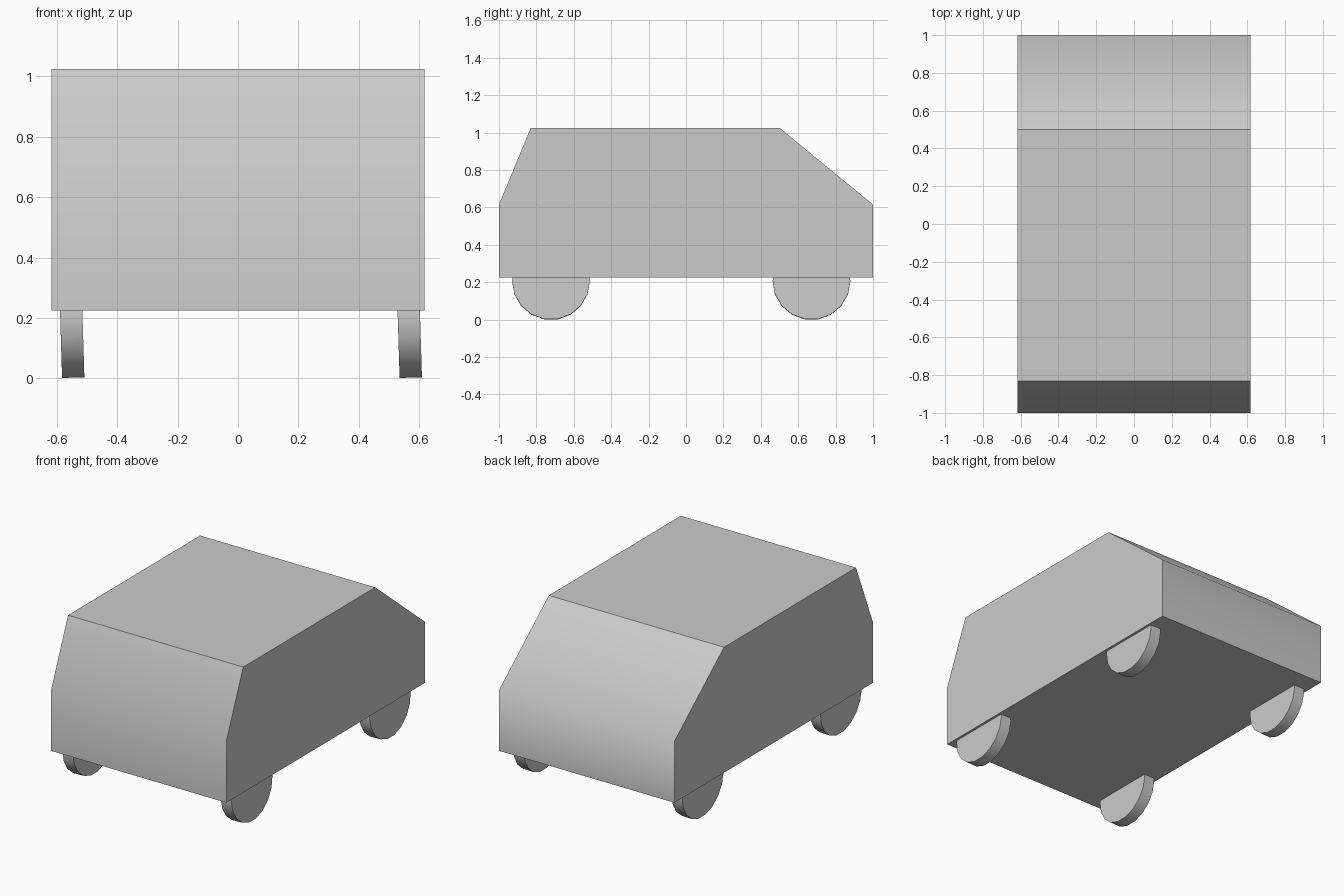
import bpy
import bmesh
import math

if "Cube" in bpy.data.objects:
    bpy.data.objects.remove(bpy.data.objects["Cube"])

HALF_WIDTH = 0.618


def make_body():
    # Side profile (y, z), extruded across the full width
    profile = [(-1, 0.225), (1, 0.225), (1, 0.615),
               (0.5, 1.025), (-0.83, 1.025), (-1, 0.615)]
    bm = bmesh.new()
    side = bm.faces.new([bm.verts.new((-HALF_WIDTH, y, z)) for y, z in profile])
    new = bmesh.ops.extrude_face_region(bm, geom=[side])["geom"]
    verts = [g for g in new if isinstance(g, bmesh.types.BMVert)]
    bmesh.ops.translate(bm, verts=verts, vec=(2 * HALF_WIDTH, 0, 0))
    bmesh.ops.recalc_face_normals(bm, faces=bm.faces[:])
    # Smooth only the nose and tail creases, keep every other edge sharp
    for face in bm.faces:
        face.smooth = True
    for edge in bm.edges:
        edge.smooth = all(abs(v.co.z - 0.615) < 1e-4 for v in edge.verts) \
            and abs(edge.verts[0].co.x - edge.verts[1].co.x) > 0.1
    mesh = bpy.data.meshes.new("car_body")
    bm.to_mesh(mesh)
    bm.free()
    bpy.context.collection.objects.link(bpy.data.objects.new("car_body", mesh))


def make_wheel(name, x, y):
    # Low-poly disc with a slight sideways lean
    bpy.ops.mesh.primitive_cylinder_add(
        vertices=18, radius=0.208, depth=0.074, location=(x, y, 0.207),
        rotation=(0, math.radians(90 - 1.75), 0))
    bpy.context.object.name = name
    bpy.ops.object.shade_smooth_by_angle(angle=math.radians(40))


make_body()
for end, y in (("front", -0.722), ("rear", 0.671)):
    for side, x in (("left", -0.552), ("right", 0.566)):
        make_wheel(f"{end}_{side}_wheel", x, y)
